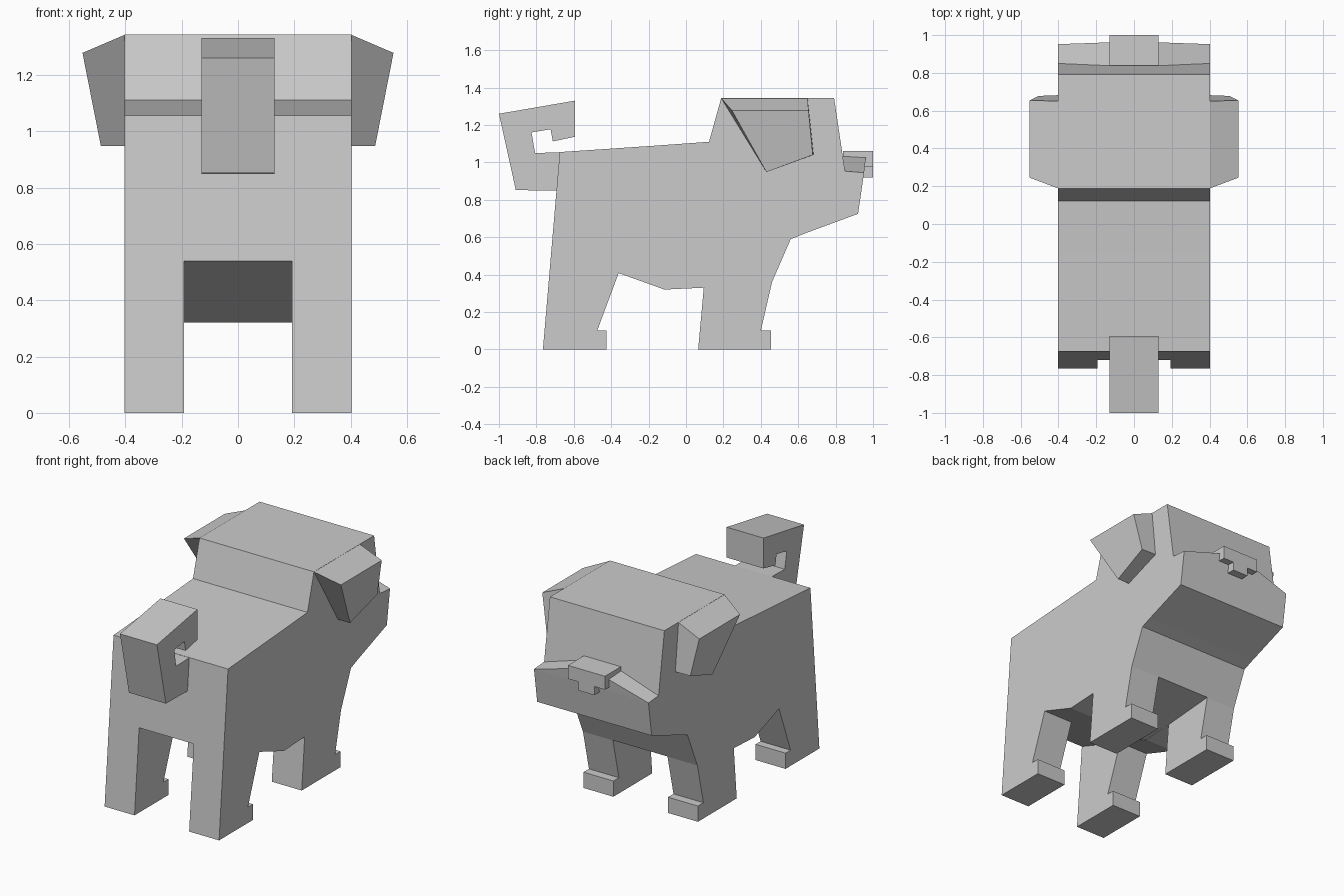
import bpy, bmesh
from mathutils import Vector

if "Cube" in bpy.data.objects:
    bpy.data.objects.remove(bpy.data.objects["Cube"])


def make_object(name, bm):
    bmesh.ops.recalc_face_normals(bm, faces=bm.faces)
    mesh = bpy.data.meshes.new(name)
    bm.to_mesh(mesh)
    bm.free()
    ob = bpy.data.objects.new(name, mesh)
    bpy.context.collection.objects.link(ob)
    return ob


def extrude(name, points, move):
    """Close a flat outline and extrude it along a vector."""
    bm = bmesh.new()
    face = bm.faces.new([bm.verts.new(p) for p in points])
    new = bmesh.ops.extrude_face_region(bm, geom=[face], use_keep_orig=True)["geom"]
    verts = [g for g in new if isinstance(g, bmesh.types.BMVert)]
    bmesh.ops.translate(bm, verts=verts, vec=Vector(move))
    return make_object(name, bm)


def side_profile(name, yz, half_width):
    return extrude(name, [(-half_width, y, z) for y, z in yz], (2 * half_width, 0, 0))


def loft(name, ring_a, ring_b):
    """Solid between two matching outlines."""
    bm = bmesh.new()
    a = [bm.verts.new(p) for p in ring_a]
    b = [bm.verts.new(p) for p in ring_b]
    bm.faces.new(a)
    bm.faces.new(b[::-1])
    for i in range(len(a)):
        j = (i + 1) % len(a)
        bm.faces.new((a[i], a[j], b[j], b[i]))
    return make_object(name, bm)


W = 0.4025

# Body, legs and head from one side outline
body = side_profile("body", [
    (-0.765, 0), (-0.425, 0), (-0.425, 0.1), (-0.475, 0.1), (-0.36, 0.408),
    (-0.115, 0.32), (0.095, 0.33), (0.065, 0), (0.455, 0), (0.455, 0.1),
    (0.40, 0.1), (0.46, 0.36), (0.56, 0.59), (0.63, 0.618), (0.92, 0.725),
    (0.952, 0.945), (0.85, 0.953), (0.792, 1.343), (0.188, 1.343),
    (0.123, 1.11), (-0.155, 1.09), (-0.675, 1.055)], W)

# Gap between left and right legs, following the belly
gap = side_profile("leg_gap_cutter", [
    (-1, -0.1), (-1, 0.641), (-0.115, 0.321), (0.095, 0.331), (0.46, 0.361),
    (0.6, 0.361), (0.6, -0.1)], 0.192)
gap.hide_render = True
cut = body.modifiers.new("leg_gap", "BOOLEAN")
cut.operation = "DIFFERENCE"
cut.solver = "EXACT"
cut.object = gap
bpy.context.view_layer.objects.active = body
bpy.ops.object.modifier_apply(modifier=cut.name)
bpy.data.objects.remove(gap)

# Curled tail
side_profile("tail", [
    (-0.66, 0.848), (-0.91, 0.852), (-1, 1.26), (-0.593, 1.33), (-0.593, 1.137),
    (-0.712, 1.112), (-0.724, 1.177), (-0.826, 1.16), (-0.807, 1.05),
    (-0.66, 1.054)], 0.13)

# Muzzle top, sloping down to both sides
section = [(-W, 0.945), (W, 0.945), (0.13, 1.025), (-0.13, 1.025)]
loft("muzzle_top",
     [(x, 0.83, z + 0.008) for x, z in section],
     [(x, 0.952 + (z - 0.945) * 0.12, z) for x, z in section])

# T-shaped nose
extrude("nose", [(x, 0.84, z) for x, z in [
    (-0.13, 1.06), (-0.13, 0.975), (-0.055, 0.975), (-0.055, 0.92),
    (0.055, 0.92), (0.055, 0.975), (0.13, 0.975), (0.13, 1.06)]], (0, 0.16, 0))

# Drooping ears
for side, s in (("left", -1), ("right", 1)):
    loft(side + "_ear",
         [(s * 0.40, 0.188, 1.343), (s * 0.40, 0.65, 1.343),
          (s * 0.40, 0.682, 1.04), (s * 0.40, 0.43, 0.948)],
         [(s * 0.552, 0.245, 1.278), (s * 0.552, 0.655, 1.278),
          (s * 0.505, 0.678, 1.04), (s * 0.487, 0.43, 0.948)])
